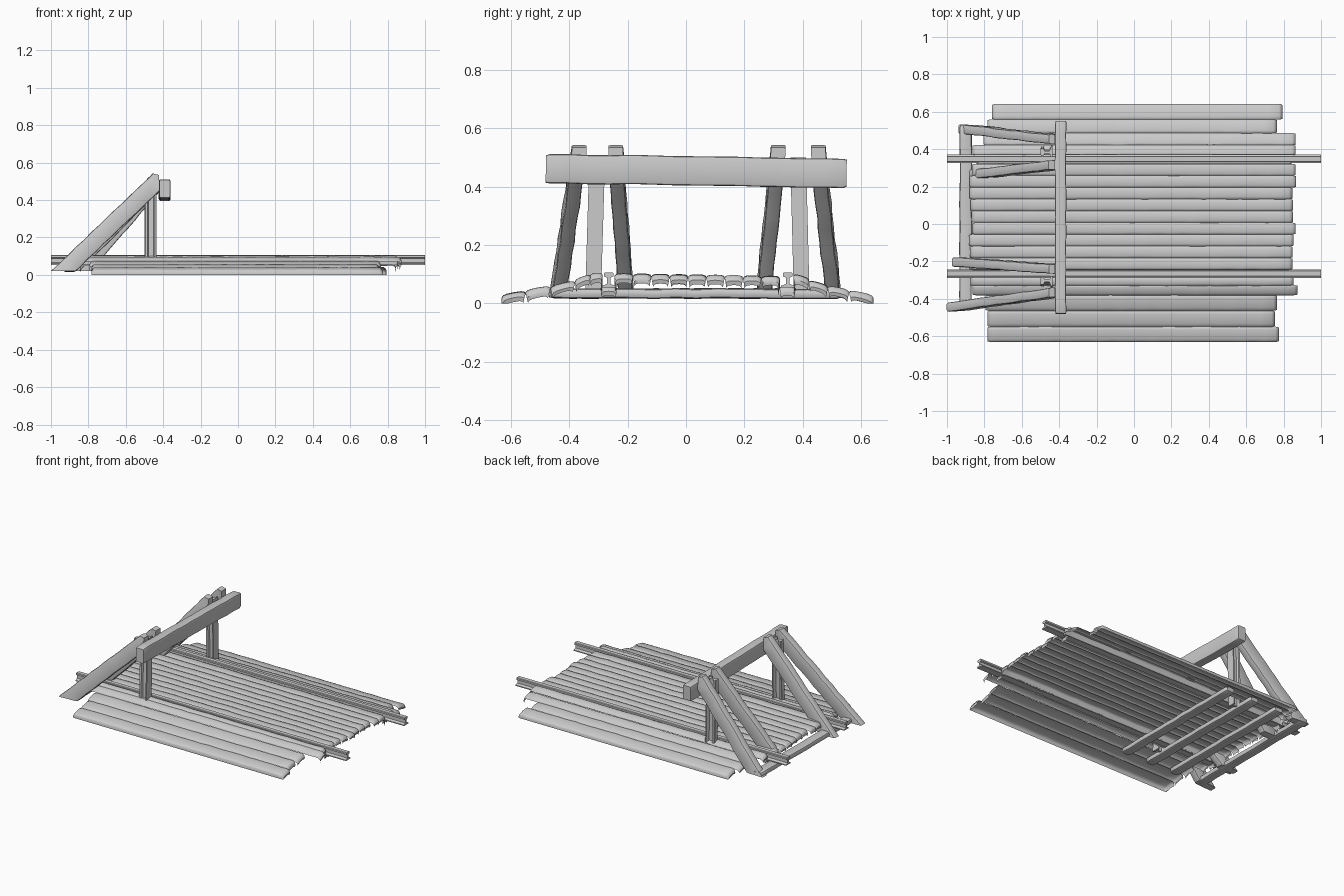
import bpy, bmesh, math, random
from mathutils import Vector

if "Cube" in bpy.data.objects:
    bpy.data.objects.remove(bpy.data.objects["Cube"])

random.seed(4)


def finish(name, bm, angle=40, recalc=True):
    if recalc:
        bmesh.ops.recalc_face_normals(bm, faces=bm.faces[:])
    me = bpy.data.meshes.new(name)
    bm.to_mesh(me)
    bm.free()
    ob = bpy.data.objects.new(name, me)
    bpy.context.collection.objects.link(ob)
    bpy.ops.object.select_all(action='DESELECT')
    ob.select_set(True)
    bpy.context.view_layer.objects.active = ob
    bpy.ops.object.shade_smooth_by_angle(angle=math.radians(angle))
    return ob


def loft(bm, rings, closed=True):
    """Skin a list of rings; closed rings get end caps."""
    vr = [[bm.verts.new(p) for p in r] for r in rings]
    n = len(vr[0])
    for a, b in zip(vr, vr[1:]):
        for i in range(n if closed else n - 1):
            bm.faces.new((a[i], b[i], b[(i + 1) % n], a[(i + 1) % n]))
    if closed:
        bm.faces.new(vr[0])
        bm.faces.new(vr[-1][::-1])


def rounded(w, h, r):
    """Rounded rectangle section, three points per corner."""
    pts = []
    for k, (sx, sy) in enumerate(((1, 1), (-1, 1), (-1, -1), (1, -1))):
        for j in range(3):
            a = math.radians(90 * k + 45 * j)
            pts.append((sx * (w / 2 - r) + r * math.cos(a),
                        sy * (h / 2 - r) + r * math.sin(a)))
    return pts


def timber(name, p0, p1, w, h, side, r=0.01, rough=0.002, n=14, end=0.8, cuts=()):
    """Worn timber from p0 to p1; w runs along side, h across it."""
    p0, p1 = Vector(p0), Vector(p1)
    d = (p1 - p0).normalized()
    side = Vector(side)
    side = (side - d * side.dot(d)).normalized()
    up = d.cross(side)
    length = (p1 - p0).length
    sec = rounded(w, h, min(r, w * .45, h * .45))
    ts = [0, 0.012 / length] + [i / n for i in range(1, n)] + [1 - 0.012 / length, 1]
    rings = []
    for i, t in enumerate(ts):
        s = end if i in (0, len(ts) - 1) else 1
        c = p0.lerp(p1, t)
        c += side * random.uniform(-rough, rough) + up * random.uniform(-rough, rough)
        rings.append([c + side * (x * s) + up * (y * s) for x, y in sec])
    bm = bmesh.new()
    loft(bm, rings)
    for co, no in cuts:
        res = bmesh.ops.bisect_plane(bm, geom=bm.verts[:] + bm.edges[:] + bm.faces[:],
                                     plane_co=co, plane_no=no, clear_outer=True)
        edges = [e for e in res['geom_cut'] if isinstance(e, bmesh.types.BMEdge)]
        bmesh.ops.holes_fill(bm, edges=edges)
    return finish(name, bm)


def board(name, y, top, w, tilt, x0, x1, low_edge=0, high_edge=0, n=26):
    """Deck board as an open-bottomed shell with rounded, turned-down ends.
    low_edge / high_edge: depth of a side wall at the -y / +y edge."""
    prof = [(-.5, -.009), (-.43, -.003), (-.3, 0), (0, .001), (.3, 0), (.43, -.003), (.5, -.009)]
    xs = [(x0, -.032, .8), (x0 - .004, -.018, .88), (x0 + .003, -.006, .95)]
    xs += [(x0 + .014 + (x1 - x0 - .028) * i / n, 0, 1) for i in range(n + 1)]
    xs += [(x1 - .003, -.006, .95), (x1 + .004, -.018, .88), (x1, -.032, .8)]
    rings = []
    for x, dz, s in xs:
        jz, jy = random.uniform(-.0015, .0015), random.uniform(-.0012, .0012)
        r = [Vector((x, y + u * w * s + jy * (abs(u) < .5),
                     max(0, top + u * w * tilt + h + dz + jz))) for u, h in prof]
        r.insert(0, Vector((x, r[0].y, max(0, r[0].z - low_edge))))
        r.append(Vector((x, r[-1].y, max(0, r[-1].z - high_edge))))
        rings.append(r)
    bm = bmesh.new()
    loft(bm, rings, closed=False)
    bmesh.ops.remove_doubles(bm, verts=bm.verts[:], dist=1e-5)
    for f in bm.faces:
        f.normal_update()
    # make the wide top face upwards
    if sum(f.normal.z * f.calc_area() for f in bm.faces) < 0:
        bmesh.ops.reverse_faces(bm, faces=bm.faces[:])
    return finish(name, bm, 45, recalc=False)


def rail(name, p0, p1, side, w, h):
    """Flat-bottomed rail; section height h, foot width w."""
    half = [(.5, 0), (.5, .12), (.13, .24), (.13, .66), (.36, .74), (.36, .95), (.28, 1)]
    sec = half + [(-x, y) for x, y in reversed(half)]
    p0, p1, side = Vector(p0), Vector(p1), Vector(side)
    up = (p1 - p0).normalized().cross(side)
    bm = bmesh.new()
    loft(bm, [[p + side * (x * w) + up * ((y - .5) * h) for x, y in sec] for p in (p0, p1)])
    return finish(name, bm, 30)


# Deck boards: y centre, top z, width, tilt, x start, x end, -y wall, +y wall
boards = [
    (.600, .036, .084, -.22, -.755, .79, 0, .03), (.522, .053, .074, -.20, -.78, .76, 0, 0),
    (.453, .070, .066, -.28, -.80, .86, 0, 0), (.395, .093, .054, -.30, -.86, .86, .035, 0),
    (-.308, .102, .044, .10, -.87, .85, 0, .035), (-.354, .090, .054, .35, -.86, .87, 0, 0),
    (-.422, .068, .084, .24, -.79, .76, 0, 0), (-.507, .052, .086, .18, -.78, .75, 0, 0),
    (-.590, .036, .082, .18, -.78, .77, .03, 0)]
for i in range(9):
    boards.append((-.213 + i * .0628, .101 - .008 * (i / 8), .0635, 0,
                   -.87 + random.uniform(-.01, .01), .86 + random.uniform(-.02, .005),
                   .03 if i == 0 else 0, .03 if i == 8 else 0))
for i, b in enumerate(boards):
    board(f"deck_board_{i + 1}", *b)

# Running rails in their slots
for nm, y in (("left", .348), ("right", -.265)):
    rail(f"{nm}_rail", (-1, y, .08), (1, y, .08), (0, 1, 0), .046, .052)
    board(f"{nm}_rail_slot", y, .058, .056, 0, -.84, .84)

# Sleepers under the deck
for i, x in enumerate((-.90, -.70, -.51, -.32)):
    timber(f"sleeper_{i + 1}", (x, -.46, .034), (x, .53, .034), .066, .034, (1, 0, 0), r=.012)

# Buffer beam, slightly sagging to one side
timber("buffer_beam", (-.393, -.48, .462), (-.393, .55, .446), .06, .1, (1, 0, 0),
       r=.008, rough=.002, end=.93)

# Raking braces: foot x, foot y, top y
for i, (fx, fy, ty) in enumerate(((-.94, .505, .455), (-.91, .265, .312),
                                  (-.975, -.205, -.238), (-1.0, -.44, -.37))):
    foot = Vector((fx + .065, fy, .02))
    top = Vector((-.44, ty, .492))
    d = (top - foot).normalized()
    timber(f"raking_brace_{i + 1}", foot - d * .1, top + d * .05, .05, .092, (0, 1, 0),
           r=.009, rough=.002, end=.85,
           cuts=(((0, 0, .02), (0, 0, -1)), ((-.423, 0, 0), (1, 0, 0)),
                 ((-.45, 0, .541), (.25, 0, 1))))

# Upright posts cut from rail
for nm, y0, y1 in (("left", .396, .384), ("right", -.318, -.304)):
    rail(f"{nm}_upright_post", (-.468, y0, .03), (-.468, y1, .5), (0, 1, 0), .054, .062)
